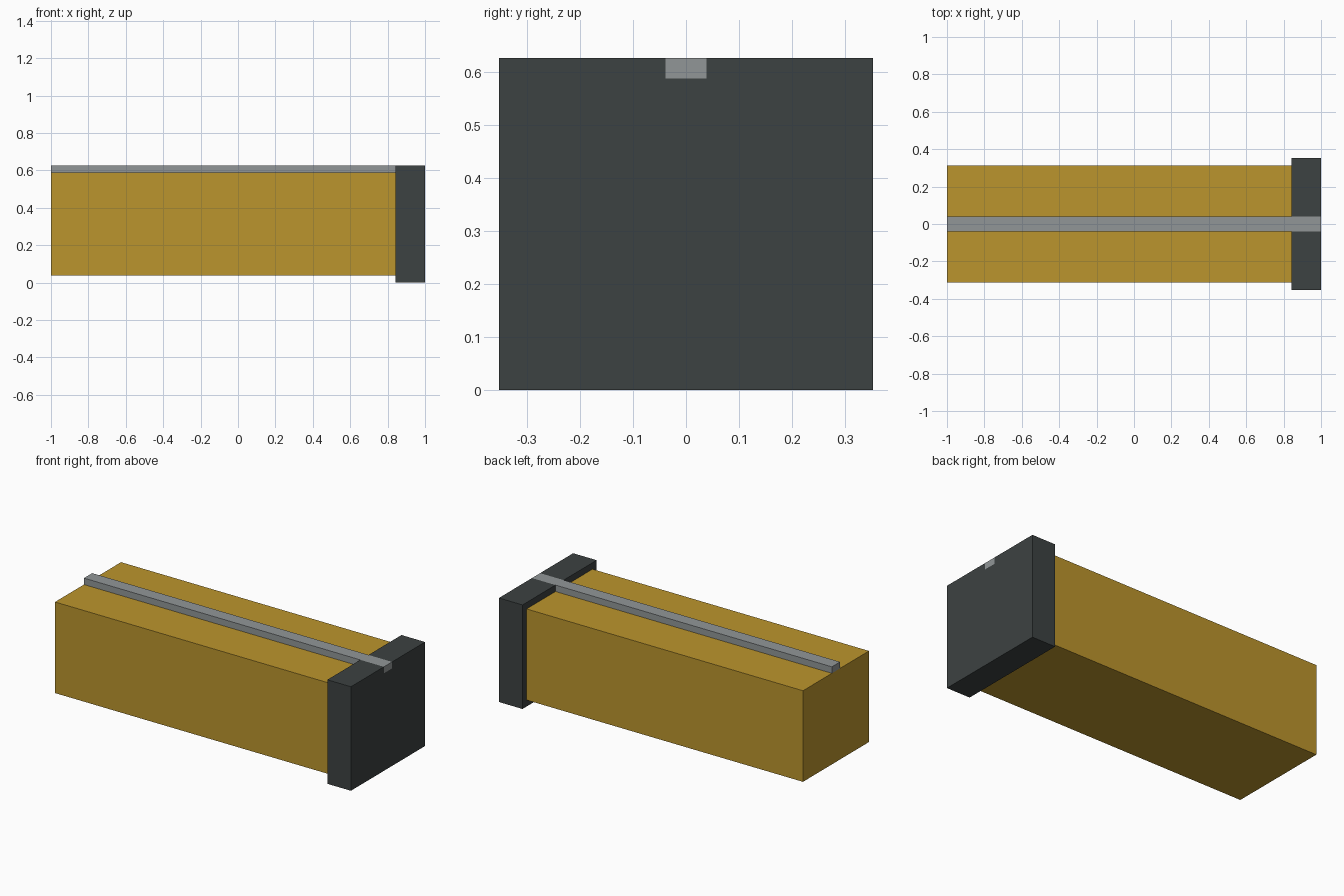
import bpy, bmesh

if "Cube" in bpy.data.objects:
    bpy.data.objects.remove(bpy.data.objects["Cube"])


def material(name, rgb):
    m = bpy.data.materials.new(name)
    m.diffuse_color = (*rgb, 1.0)
    m.use_nodes = True
    m.node_tree.nodes["Principled BSDF"].inputs["Base Color"].default_value = m.diffuse_color
    return m


def extrude_profile(name, profile, x0, x1, mat):
    """Extrude a closed (y, z) profile along x."""
    bm = bmesh.new()
    face = bm.faces.new([bm.verts.new((x0, y, z)) for y, z in profile])
    new = bmesh.ops.extrude_face_region(bm, geom=[face])["geom"]
    verts = [v for v in new if isinstance(v, bmesh.types.BMVert)]
    bmesh.ops.translate(bm, verts=verts, vec=(x1 - x0, 0, 0))
    bmesh.ops.recalc_face_normals(bm, faces=bm.faces)
    mesh = bpy.data.meshes.new(name)
    bm.to_mesh(mesh)
    bm.free()
    mesh.materials.append(mat)
    obj = bpy.data.objects.new(name, mesh)
    bpy.context.collection.objects.link(obj)
    return obj


def rect(half_width, z0, z1):
    return [(-half_width, z0), (half_width, z0), (half_width, z1), (-half_width, z1)]


mustard = material("mustard", (0.50, 0.30, 0.026))
charcoal = material("charcoal", (0.046, 0.054, 0.054))
steel = material("steel grey", (0.285, 0.307, 0.311))

LEFT, COLLAR, RIGHT = -1.0, 0.843, 1.0
BOTTOM, DECK, TOP = 0.039, 0.588, 0.627
RAIL = 0.039

# Long box body
extrude_profile("body", rect(0.314, BOTTOM, DECK), LEFT, COLLAR, mustard)

# End cap with a slot for the rail
cap = [(-0.353, 0), (0.353, 0), (0.353, TOP), (RAIL, TOP),
       (RAIL, DECK), (-RAIL, DECK), (-RAIL, TOP), (-0.353, TOP)]
extrude_profile("end_cap", cap, COLLAR, RIGHT, charcoal)

# Rail along the top, running through the cap
extrude_profile("top_rail", rect(RAIL, DECK, TOP), LEFT, RIGHT, steel)
